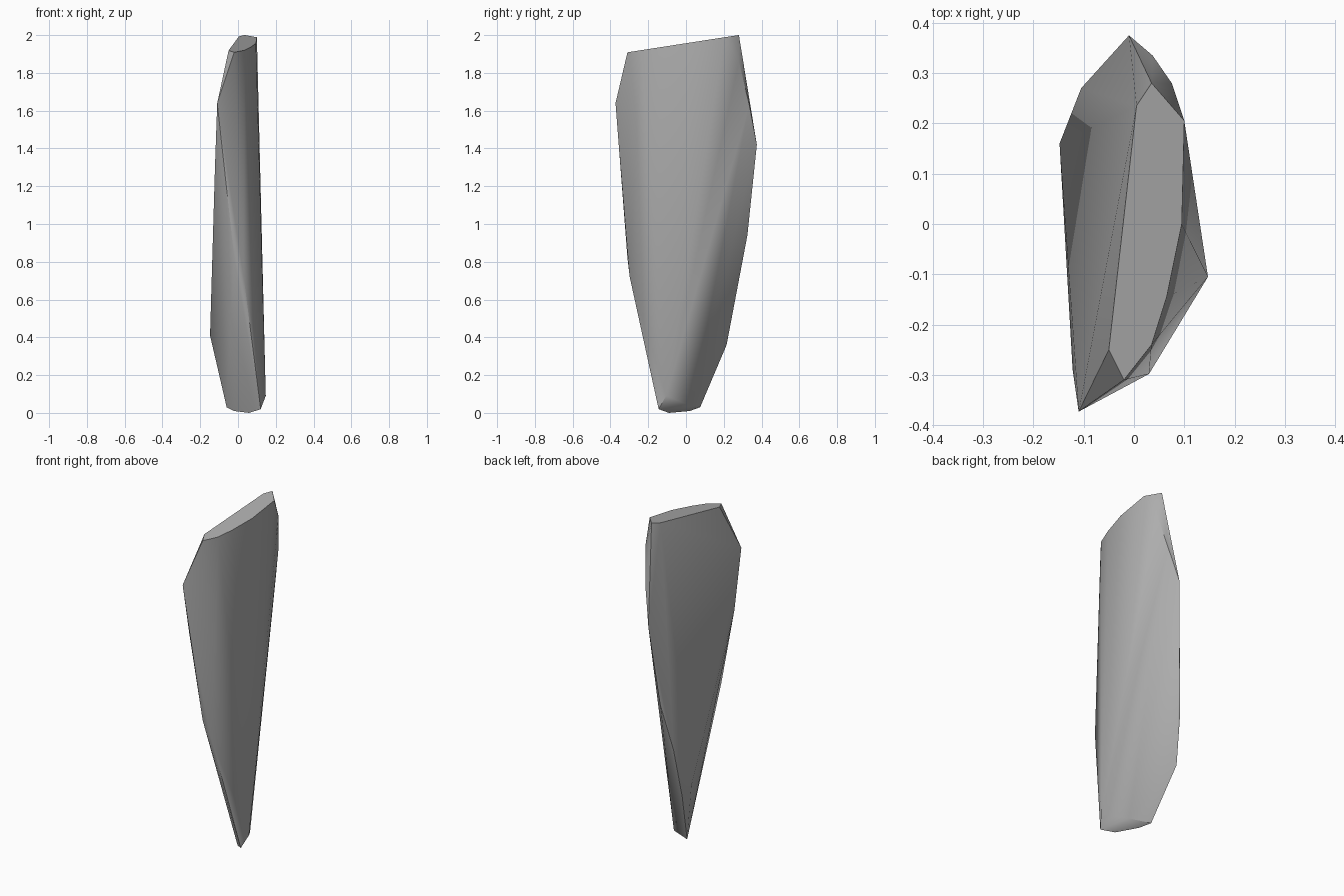
import bpy
import bmesh
import math

default_cube = bpy.data.objects.get("Cube")
if default_cube:
    bpy.data.objects.remove(default_cube, do_unlink=True)


def make_material(name, colour):
    material = bpy.data.materials.new(name)
    material.use_nodes = True
    material.diffuse_color = colour
    shader = next(n for n in material.node_tree.nodes if n.type == "BSDF_PRINCIPLED")
    shader.inputs["Base Color"].default_value = colour
    shader.inputs["Roughness"].default_value = 0.9
    return material


def hull_object(name, points, material):
    """Wrap a convex stone surface around its corner points."""
    bm = bmesh.new()
    for point in points:
        bm.verts.new(point)
    result = bmesh.ops.convex_hull(bm, input=list(bm.verts))
    loose = set(result["geom_interior"]) | set(result["geom_unused"])
    loose_verts = [item for item in loose if isinstance(item, bmesh.types.BMVert)]
    bmesh.ops.delete(bm, geom=loose_verts, context="VERTS")
    # Merge the coplanar triangles of the cut faces
    bmesh.ops.dissolve_limit(bm, angle_limit=math.radians(1),
                             verts=list(bm.verts), edges=list(bm.edges))
    bmesh.ops.recalc_face_normals(bm, faces=list(bm.faces))
    mesh = bpy.data.meshes.new(name)
    bm.to_mesh(mesh)
    bm.free()
    mesh.materials.append(material)
    obj = bpy.data.objects.new(name, mesh)
    bpy.context.collection.objects.link(obj)
    return obj


def tilted_cap(outline, height, slope):
    """Lift a flat outline onto a plane rising toward the back."""
    return [(x, y, height + slope * y) for x, y in outline]


# Slanted flat top
top_rim = tilted_cap([
    (.035, .28), (.1, .205), (.095, 0), (.065, -.145),
    (.035, -.24), (-.02, -.31), (-.05, -.25), (.005, .235),
], height=1.957, slope=.155)

# Chipped back shoulder
back_shoulder = [(.075, .28, 1.86), (.037, .335, 1.63), (-.01, .375, 1.42)]

# Front ridge, from the upper corner down
front_ridge = [(-.11, -.373, 1.64), (-.02, -.31, .82), (.03, -.298, .72)]

# Rounded flank, sweeping down toward the back
flank = [
    (-.122, -.29, 1.3), (-.055, .325, .94), (-.08, .297, .8),
    (-.105, .27, .66), (-.148, .16, .41), (-.125, .215, .36),
]

# Narrow broken foot
foot = [
    (.147, -.105, .09), (.12, -.145, .02), (.06, -.09, 0),
    (-.02, .02, .01), (-.06, .075, .03), (.06, .03, .035),
]

stone = make_material("stone grey", (.42, .42, .42, 1))
shard = hull_object("stone_shard",
                    top_rim + back_shoulder + front_ridge + flank + foot, stone)

# Soft flanks with crisp broken edges
bpy.ops.object.select_all(action="DESELECT")
shard.select_set(True)
bpy.context.view_layer.objects.active = shard
bpy.ops.object.shade_smooth_by_angle(angle=math.radians(35))
